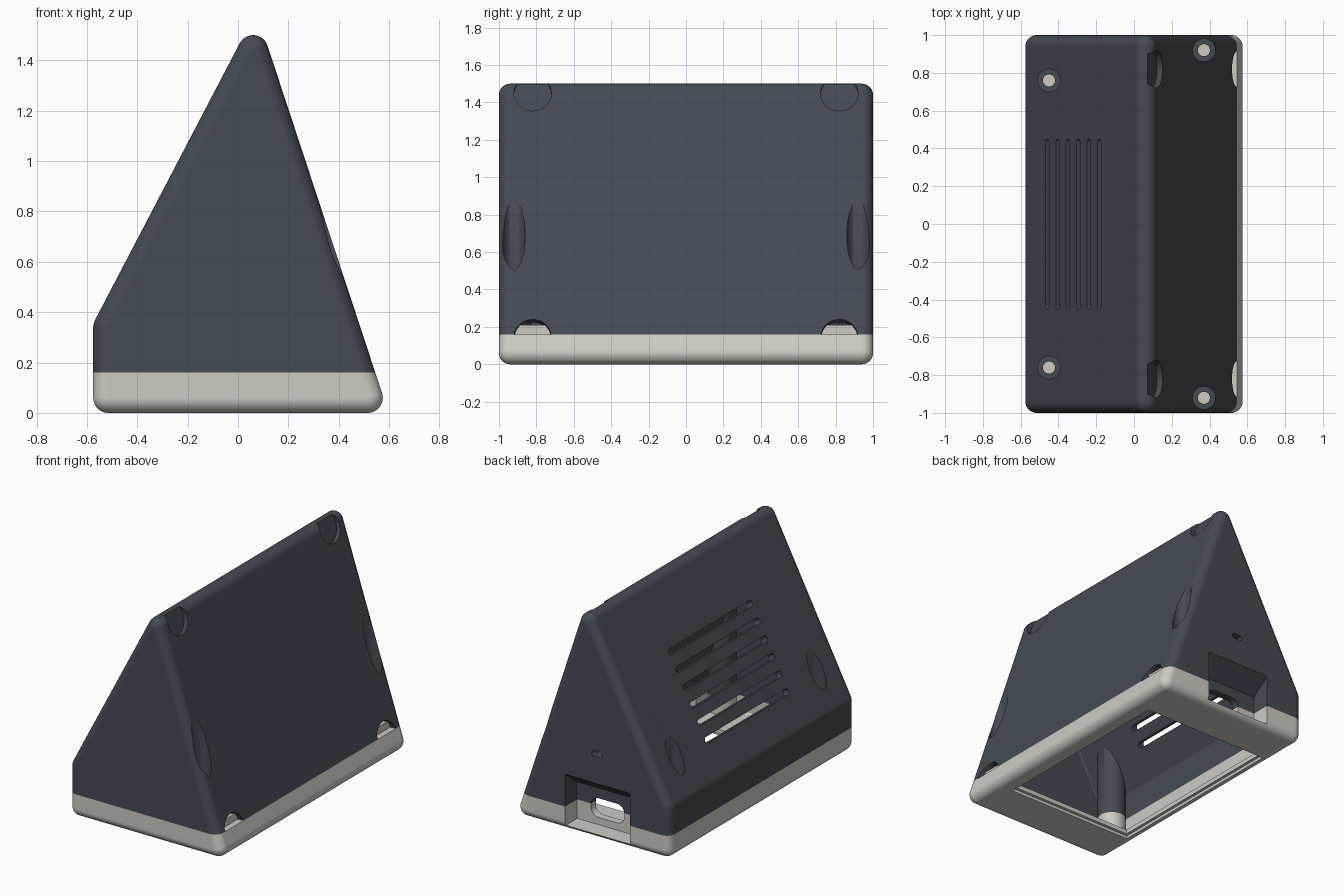
import bpy, bmesh, math
from mathutils import Matrix, Vector

cube = bpy.data.objects.get("Cube")
if cube:
    bpy.data.objects.remove(cube, do_unlink=True)


def material(name, rgb):
    m = bpy.data.materials.new(name)
    m.use_nodes = True
    m.diffuse_color = (*rgb, 1)
    m.node_tree.nodes["Principled BSDF"].inputs["Base Color"].default_value = (*rgb, 1)
    return m


SLATE = material("slate grey", (0.06, 0.069, 0.086))
PALE = material("warm pale grey", (0.62, 0.60, 0.55))

SPLIT = 0.16      # seam between cover and base
RADIUS = 0.06     # edge rounding
WALL = 0.05
CORNERS = [(-0.515, 0.06), (0.515, 0.06), (0.06, 1.44), (-0.515, 0.34)]
SCREWS = [(-0.45, 0.76), (0.37, 0.92)]


def finish(bm, name):
    bmesh.ops.recalc_face_normals(bm, faces=bm.faces)
    me = bpy.data.meshes.new(name)
    bm.to_mesh(me)
    bm.free()
    ob = bpy.data.objects.new(name, me)
    bpy.context.collection.objects.link(ob)
    return ob


def rounded_wedge(name, radius):
    """Hull of equal spheres set at the corners of the wedge."""
    bm = bmesh.new()
    for x, z in CORNERS:
        for y in (-0.94, 0.94):
            place = Matrix.Translation((x, y, z)) @ Matrix.Rotation(math.pi / 2, 4, 'X')
            bmesh.ops.create_uvsphere(bm, u_segments=40, v_segments=20, radius=radius, matrix=place)
    hull = bmesh.ops.convex_hull(bm, input=bm.verts)
    junk = {g for g in hull["geom_interior"] + hull["geom_unused"] if isinstance(g, bmesh.types.BMVert)}
    bmesh.ops.delete(bm, geom=list(junk), context='VERTS')
    bmesh.ops.dissolve_limit(bm, angle_limit=0.005, verts=bm.verts, edges=bm.edges)
    return finish(bm, name)


def box(x, y, z, name="box"):
    bm = bmesh.new()
    bmesh.ops.create_cube(bm, size=1)
    for v in bm.verts:
        v.co = Vector([(r[0] + r[1]) / 2 + c * (r[1] - r[0]) for c, r in zip(v.co, (x, y, z))])
    return finish(bm, name)


def cylinder(centre, radius, depth, axis=(0, 0, 1)):
    bm = bmesh.new()
    turn = Vector(axis).to_track_quat('Z', 'Y').to_matrix().to_4x4()
    bmesh.ops.create_cone(bm, cap_ends=True, segments=48, radius1=radius, radius2=radius,
                          depth=depth, matrix=Matrix.Translation(centre) @ turn)
    return finish(bm, "cylinder")


def prism(points, place, depth):
    """Extrude a flat outline along the third axis of the given matrix."""
    bm = bmesh.new()
    face = bm.faces.new([bm.verts.new(place @ Vector((a, b, -depth / 2))) for a, b in points])
    new = bmesh.ops.extrude_face_region(bm, geom=[face])["geom"]
    move = place.to_3x3() @ Vector((0, 0, depth))
    bmesh.ops.translate(bm, vec=move, verts=[g for g in new if isinstance(g, bmesh.types.BMVert)])
    return finish(bm, "prism")


def rounded_outline(w, h, r, steps=8):
    pts = []
    for k, (sx, sy) in enumerate([(1, 1), (-1, 1), (-1, -1), (1, -1)]):
        for i in range(steps + 1):
            a = (k + i / steps) * math.pi / 2
            pts.append((sx * (w / 2 - r) + r * math.cos(a), sy * (h / 2 - r) + r * math.sin(a)))
    return pts


def frame(centre, u, v):
    u, v = Vector(u).normalized(), Vector(v).normalized()
    m = Matrix((u, v, u.cross(v))).transposed().to_4x4()
    return Matrix.Translation(centre) @ m


def combine(ob, tool, operation='DIFFERENCE'):
    mod = ob.modifiers.new("cut", 'BOOLEAN')
    mod.operation, mod.solver, mod.object = operation, 'EXACT', tool
    bpy.context.view_layer.update()
    me = bpy.data.meshes.new_from_object(ob.evaluated_get(bpy.context.evaluated_depsgraph_get()))
    ob.modifiers.clear()
    ob.data = me
    bpy.data.objects.remove(tool, do_unlink=True)


def cavity():
    """Inner space, leaving walls, screw posts and the housing of the port."""
    inner = rounded_wedge("cavity", RADIUS - WALL)
    for x, y in SCREWS:
        for s in (-1, 1):
            combine(inner, cylinder((x, s * y, 0.5), 0.09, 3))
    combine(inner, box((-0.33, 0.26), (0.82, 1.2), (-0.5, 0.43)))
    return inner


def port_cutters():
    # recess with a sloping ceiling, then the socket opening behind it
    side = frame((-0.035, 0, 0), (0, 1, 0), (0, 0, 1))
    recess = [(0.87, 0.03), (1.1, 0.03), (1.1, 0.457), (0.87, 0.28)]
    back = frame((-0.02, 0.85, 0.145), (1, 0, 0), (0, 0, 1))
    return [prism(recess, side, 0.49), prism(rounded_outline(0.25, 0.13, 0.055), back, 0.3)]


# cover: upper part of the hollow wedge
cover = rounded_wedge("cover", RADIUS)
combine(cover, box((-2, 2), (-2, 2), (-1, SPLIT)))
combine(cover, cavity())
for tool in port_cutters():
    combine(cover, tool)

# small status slit above the port
combine(cover, prism(rounded_outline(0.08, 0.035, 0.015),
                     frame((-0.03, 0.97, 0.58), (1, 0, 0), (0, 0, 1)), 0.2))

# counterbored screw wells
for x, y in SCREWS:
    for s in (-1, 1):
        combine(cover, cylinder((x, s * y, 1.3), 0.06, 2))
        combine(cover, cylinder((x, s * y, 0.25), 0.032, 0.4))

# round notches at the four corners of the steep face
low, top, knee = (Vector((c[0], 0, c[1])) for c in CORNERS[1:])
slope = (top - low).normalized()
normal = Vector((slope.z, 0, -slope.x))
for z, depth in ((1.45, 0.03), (0.145, 0.07)):
    spot = low + slope * ((z - low.z) / slope.z) + normal * RADIUS
    spot += slope * ((z - spot.z) / slope.z)
    for y in (-0.82, 0.82):
        combine(cover, cylinder(spot + Vector((0, y, 0)), 0.1, 2 * depth, normal))

# row of vent slots, square to the gentle slope
rise = (top - knee).normalized()
out = Vector((-rise.z, 0, rise.x))
for i in range(6):
    x = -0.46 + i * 0.055
    start = knee + out * RADIUS
    centre = start + rise * ((x - start.x) / rise.x)
    combine(cover, prism(rounded_outline(0.9, 0.04, 0.019), frame(centre, (0, 1, 0), rise), 0.25))

# base tray with a stepped opening underneath
base = rounded_wedge("base", RADIUS)
combine(base, box((-2, 2), (-2, 2), (SPLIT, 3)))
combine(base, cavity())
for tool in port_cutters():
    combine(base, tool)
combine(base, box((-0.49, 0.43), (-0.66, 0.66), (-0.1, 0.1)))
combine(base, box((-0.51, 0.45), (-0.68, 0.68), (-0.1, 0.02)))

# locating tabs that show in the lower notches
tabs = [box((0.43, 0.505), (y - 0.1, y + 0.1), (0.12, 0.21), name)
        for y, name in ((-0.82, "front_tab"), (0.82, "back_tab"))]

for ob, mat in [(cover, SLATE), (base, PALE)] + [(t, PALE) for t in tabs]:
    ob.data.materials.clear()
    ob.data.materials.append(mat)
    bpy.ops.object.select_all(action='DESELECT')
    ob.select_set(True)
    bpy.context.view_layer.objects.active = ob
    bpy.ops.object.shade_smooth_by_angle(angle=math.radians(30))
    weighted = ob.modifiers.new("even shading", 'WEIGHTED_NORMAL')
    weighted.keep_sharp = True
